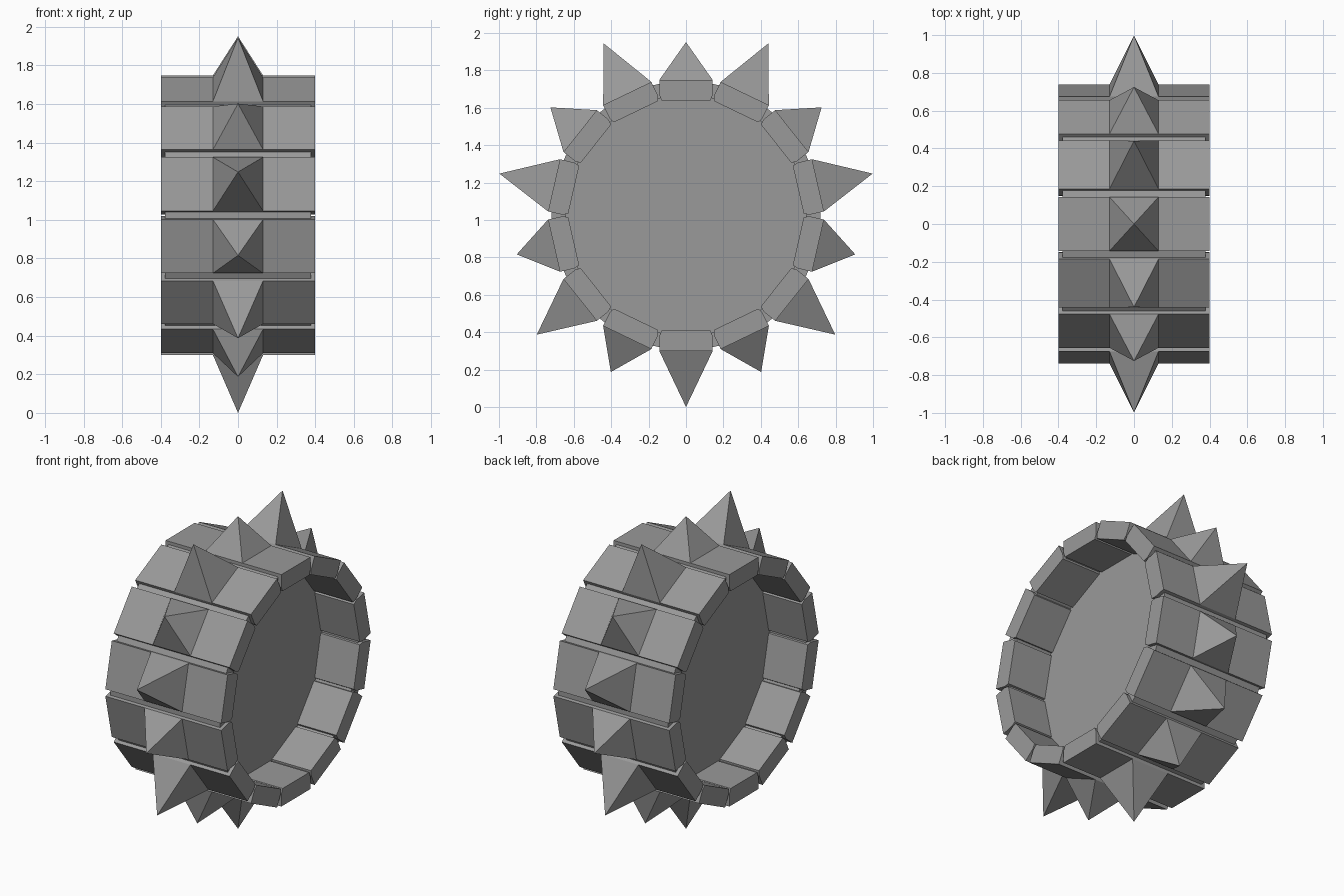
import bpy, bmesh, math
from mathutils import Vector

if "Cube" in bpy.data.objects:
    bpy.data.objects.remove(bpy.data.objects["Cube"])

N = 14                      # tread blocks around the wheel
CZ = 1.024                  # axle height
HALF_W = 0.40               # half width of the wheel
SPIKE_W = 0.13              # half width of spikes and hub
STEP = 2 * math.pi / N

# Dark grey metal
metal = bpy.data.materials.new("dark_metal")
metal.diffuse_color = (0.32, 0.32, 0.32, 1)
metal.use_nodes = True
metal.node_tree.nodes["Principled BSDF"].inputs["Base Color"].default_value = metal.diffuse_color


def make(name, verts, faces):
    """Mesh object with all faces pointing away from its centre."""
    bm = bmesh.new()
    vs = [bm.verts.new(v) for v in verts]
    for f in faces:
        bm.faces.new([vs[i] for i in f])
    bm.normal_update()
    c = sum((v.co for v in vs), Vector()) / len(vs)
    bmesh.ops.reverse_faces(bm, faces=[
        f for f in bm.faces if f.normal.dot(f.calc_center_median() - c) < 0])
    me = bpy.data.meshes.new(name)
    bm.to_mesh(me)
    bm.free()
    me.materials.append(metal)
    ob = bpy.data.objects.new(name, me)
    bpy.context.collection.objects.link(ob)
    return ob


def place(t, r, ang):
    """Tangential / radial offsets at an angle from the top -> (y, z)."""
    return (t * math.cos(ang) + r * math.sin(ang),
            CZ - t * math.sin(ang) + r * math.cos(ang))


def prism(name, outline, hw):
    """Extrude a convex (y, z) outline along x."""
    n = len(outline)
    verts = [(x, y, z) for x in (-hw, hw) for y, z in outline]
    faces = [tuple(range(n)), tuple(range(2 * n - 1, n - 1, -1))]
    faces += [(i, i + n, (i + 1) % n + n, (i + 1) % n) for i in range(n)]
    return make(name, verts, faces)


# Hub drum, recessed on both sides
R = 0.63 / math.cos(STEP / 2)
prism("hub_drum", [place(0, R, (i + 0.5) * STEP) for i in range(N)], SPIKE_W)

# Tread block section: chamfered on the inner corners
block = [(-0.143, 0.724), (0.143, 0.724), (0.143, 0.645),
         (0.131, 0.616), (-0.131, 0.616), (-0.143, 0.645)]
# Narrow link filling the gap between blocks
link = [(-0.03, 0.718), (0.03, 0.718), (0.03, 0.642), (-0.03, 0.642)]

# Uneven spike tips (y, z) from top to bottom, mirrored to the other side
tips = [(0, 1.951), (0.44, 1.944), (0.725, 1.602), (0.998, 1.248),
        (0.905, 0.816), (0.798, 0.387), (0.402, 0.187), (0, 0)]

for i in range(N):
    a = i * STEP
    prism(f"tread_block_{i}", [place(t, r, a) for t, r in block], HALF_W)
    prism(f"tread_link_{i}",
          [place(t, r, a + STEP / 2) for t, r in link], 0.378)

    # Pyramid spike covering the middle of the block
    ty, tz = tips[min(i, N - i)]
    if i > N // 2:
        ty = -ty
    l, r = place(-0.143, 0.724, a), place(0.143, 0.724, a)
    verts = [(-SPIKE_W, *l), (SPIKE_W, *l), (SPIKE_W, *r), (-SPIKE_W, *r),
             (0, ty, tz)]
    make(f"spike_{i}", verts,
         [(1, 0, 4), (2, 1, 4), (3, 2, 4), (0, 3, 4)])
